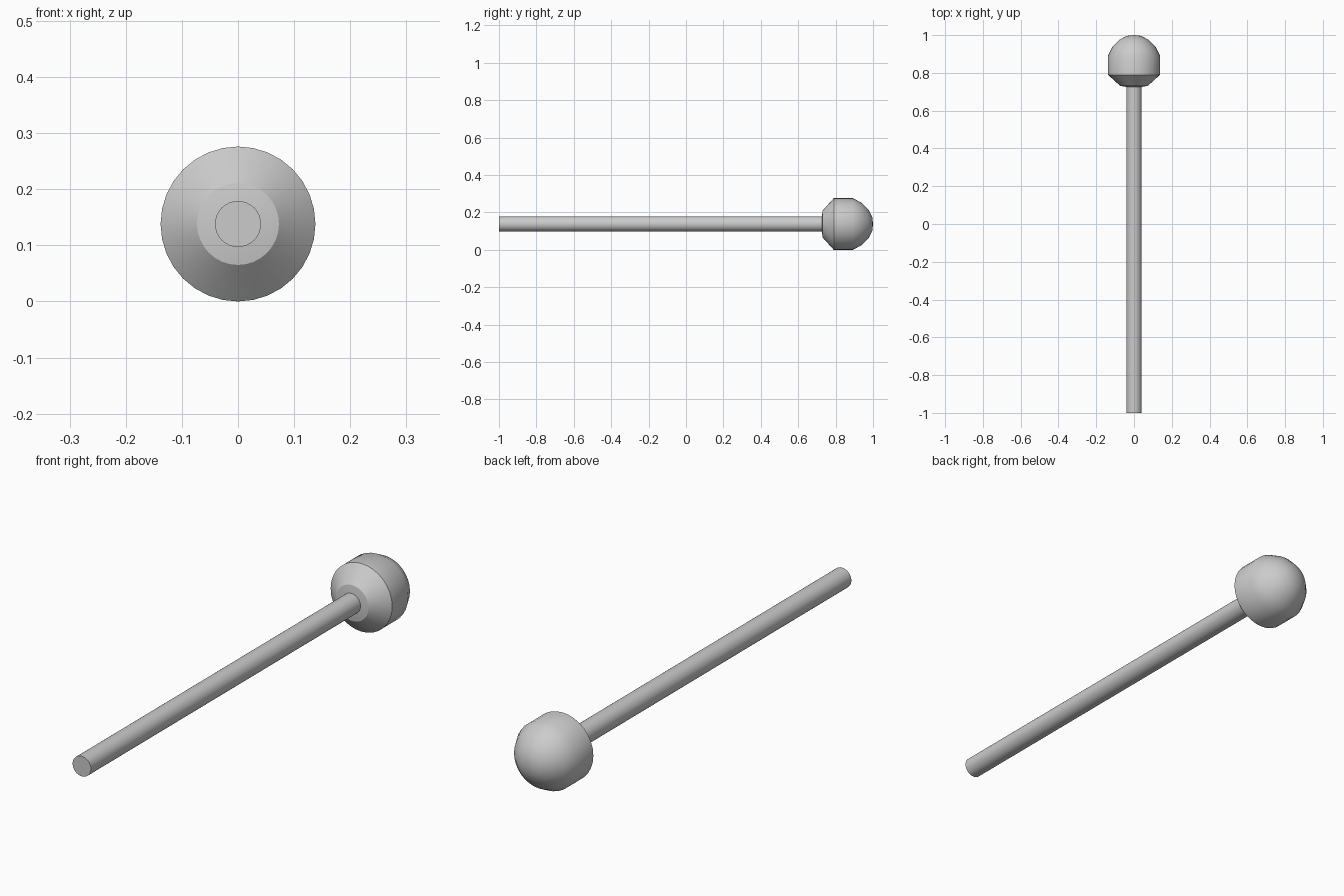
import bpy, bmesh, math

if "Cube" in bpy.data.objects:
    bpy.data.objects.remove(bpy.data.objects["Cube"])

AXIS_Z = 0.138
SIDES = 32

def lathe(name, profile):
    """Revolve (radius, y) points around the long axis, smooth with sharp edges."""
    bm = bmesh.new()
    vs = [bm.verts.new((r, y, AXIS_Z)) for r, y in profile]
    edges = [bm.edges.new(p) for p in zip(vs, vs[1:])]
    bmesh.ops.spin(bm, geom=vs + edges, cent=(0, 0, AXIS_Z), axis=(0, 1, 0),
                   angle=math.tau, steps=SIDES, use_merge=False)
    bmesh.ops.remove_doubles(bm, verts=bm.verts, dist=1e-4)
    bmesh.ops.recalc_face_normals(bm, faces=bm.faces)
    me = bpy.data.meshes.new(name)
    bm.to_mesh(me)
    bm.free()
    ob = bpy.data.objects.new(name, me)
    bpy.context.collection.objects.link(ob)
    bpy.ops.object.select_all(action='DESELECT')
    ob.select_set(True)
    bpy.context.view_layer.objects.active = ob
    bpy.ops.object.shade_smooth_by_angle(angle=math.radians(32))
    return ob

# Long straight handle
lathe("handle", [(0, -1), (0.041, -1), (0.041, 0.74), (0, 0.74)])

# Rounded head with tapered collar and domed end
lathe("head", [(0, 0.725), (0.041, 0.726), (0.073, 0.731), (0.138, 0.79),
               (0.138, 0.892), (0.114, 0.938), (0.078, 0.975),
               (0.038, 0.996), (0, 1)])
